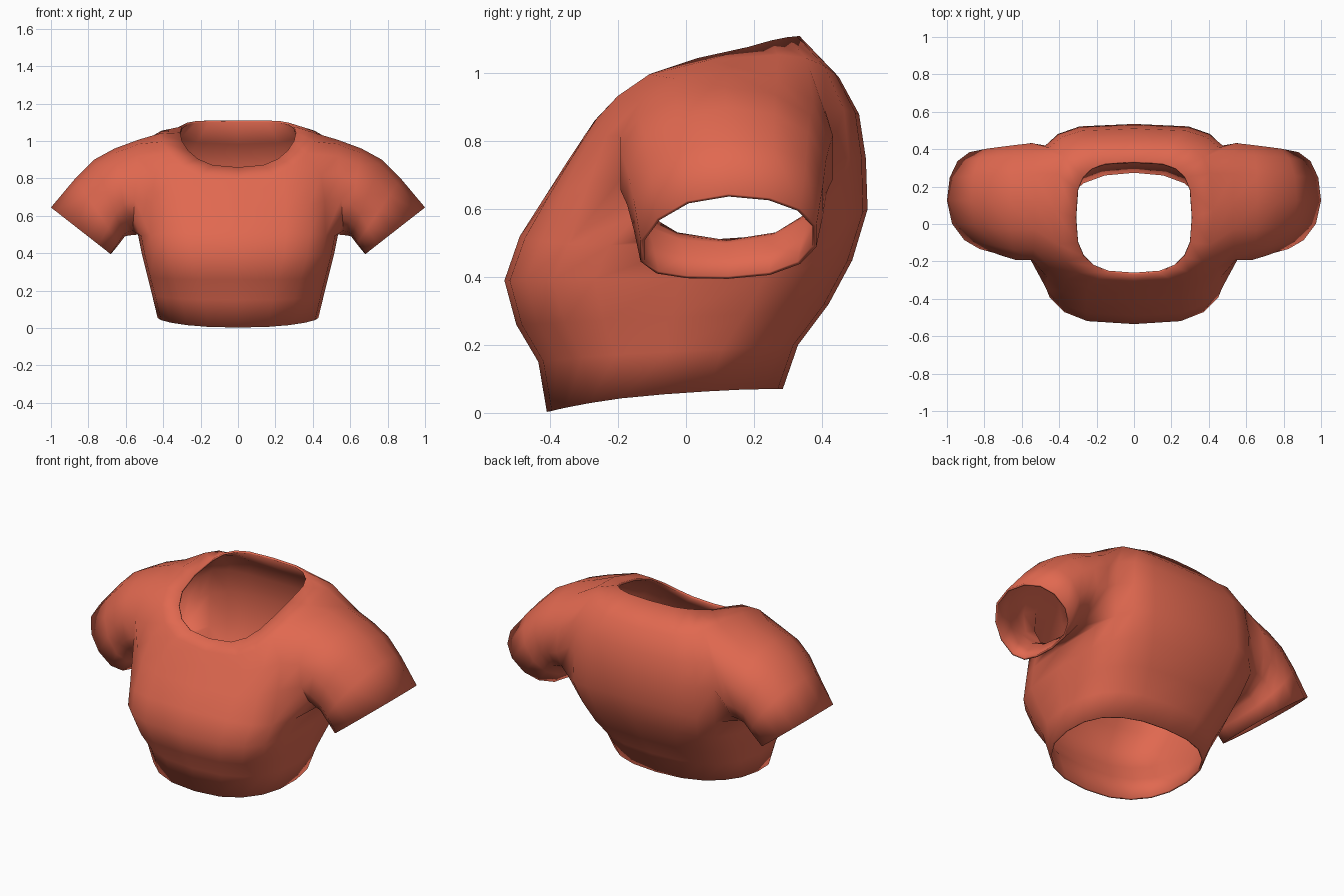
import bpy, bmesh, math

if "Cube" in bpy.data.objects:
    bpy.data.objects.remove(bpy.data.objects["Cube"])

red = bpy.data.materials.new("coral cloth")
red.diffuse_color = (0.75, 0.14, 0.08, 1)
red.use_nodes = True
red.node_tree.nodes["Principled BSDF"].inputs["Base Color"].default_value = red.diffuse_color
N_BODY, N_SLEEVE = 20, 14


def spow(v, p):
    return math.copysign(abs(v) ** p, v) if abs(v) > 1e-6 else 0.0


def body_ring(fy, fz, by, bz, w, sz, pf, pb):
    """Rounded-square ring through a front point, a back point and the sides."""
    pts = []
    for i in range(N_BODY):
        a = 2 * math.pi * i / N_BODY
        c, s = math.cos(a), math.sin(a)
        p = pf if c > 0 else pb
        mid = (fz + bz) / 2
        z = mid + (fz - bz) / 2 * c + (sz - mid) * (1 - c * c)
        pts.append((w * spow(s, p), (fy + by) / 2 + (fy - by) / 2 * spow(c, p), z))
    return pts


def sleeve_ring(side, tx, tz, bx, bz, y0, y1, sag):
    """Oval ring from a top point to a bottom point; sag lowers the front edge."""
    pts = []
    for i in range(N_SLEEVE):
        a = 2 * math.pi * i / N_SLEEVE
        c, s = spow(math.cos(a), 0.92), spow(math.sin(a), 0.92)
        t = (1 - c) / 2 + (sag * s * s if s < 0 else 0)
        pts.append((side * (tx + (bx - tx) * t),
                    (y0 + y1) / 2 + (y1 - y0) / 2 * s,
                    tz + (bz - tz) * t))
    return pts


# Torso, hem to neckline: front y, z, back y, z, half width, side z, front and back roundness
BODY = ((-.41, .003, .285, .07, .43, .055, .85, .85),
        (-.435, .15, .33, .20, .46, .18, .78, .75),
        (-.50, .26, .42, .32, .485, .28, .70, .65),
        (-.535, .39, .49, .45, .515, .40, .62, .58),
        (-.49, .52, .535, .60, .535, .50, .62, .52),
        (-.42, .63, .53, .75, .53, .73, .62, .52),
        (-.35, .74, .51, .88, .51, .89, .62, .52),
        (-.31, .80, .45, .99, .42, 1.04, .64, .55),
        (-.27, .86, .335, 1.11, .31, 1.045, .70, .60))

# Sleeve, shoulder to cuff: top x, z, bottom x, z, front y, back y, front sag
SLEEVE = ((.53, 1.008, .565, .497, -.20, .44, 0),
          (.66, .96, .585, .495, -.20, .43, .03),
          (.77, .90, .605, .49, -.18, .42, .08),
          (.87, .80, .635, .45, -.16, .41, .13),
          (1.0, .645, .68, .395, -.14, .39, .18))

# Armhole outline on the torso grid as (ring, column), from the shoulder round the back
ARMHOLE = [(7, 5), (7, 6), (7, 7), (6, 7), (5, 7), (4, 7), (4, 6),
           (4, 5), (4, 4), (4, 3), (5, 3), (6, 3), (7, 3), (7, 4)]

bm = bmesh.new()


def skin(a, b):
    """Join two loops of equal length with quads."""
    n = len(a)
    for i in range(n):
        j = (i + 1) % n
        bm.faces.new((a[i], a[j], b[j], b[i]))


# Torso with an armhole left open on each side
torso = [[bm.verts.new(p) for p in body_ring(*r)] for r in BODY]
for r in range(len(torso) - 1):
    for i in range(N_BODY):
        if 4 <= r <= 6 and (3 <= i <= 6 or 13 <= i <= 16):
            continue
        j = (i + 1) % N_BODY
        bm.faces.new((torso[r][i], torso[r][j], torso[r + 1][j], torso[r + 1][i]))

# Sleeves grown out of the armholes
for side in (1, -1):
    loop = [torso[r][(side * i) % N_BODY] for r, i in ARMHOLE]
    for row in SLEEVE:
        ring = [bm.verts.new(p) for p in sleeve_ring(side, *row)]
        skin(loop, ring)
        loop = ring

# Drop the unused points inside the armholes and soften the armhole seam
bmesh.ops.delete(bm, geom=[v for v in bm.verts if not v.link_faces], context='VERTS')
seam = [torso[r][(s * i) % N_BODY] for s in (1, -1) for r, i in ARMHOLE if r in (5, 6)]
bmesh.ops.smooth_vert(bm, verts=seam, factor=0.25,
                      use_axis_x=True, use_axis_y=True, use_axis_z=True)
bmesh.ops.recalc_face_normals(bm, faces=bm.faces)

mesh = bpy.data.meshes.new("shirt")
bm.to_mesh(mesh)
bm.free()
mesh.materials.append(red)
shirt = bpy.data.objects.new("shirt", mesh)
bpy.context.collection.objects.link(shirt)

# Smooth shading and cloth thickness
bpy.context.view_layer.objects.active = shirt
shirt.select_set(True)
bpy.ops.object.shade_smooth_by_angle(angle=math.radians(75))
thick = shirt.modifiers.new("cloth thickness", 'SOLIDIFY')
thick.thickness, thick.offset = 0.012, -1
